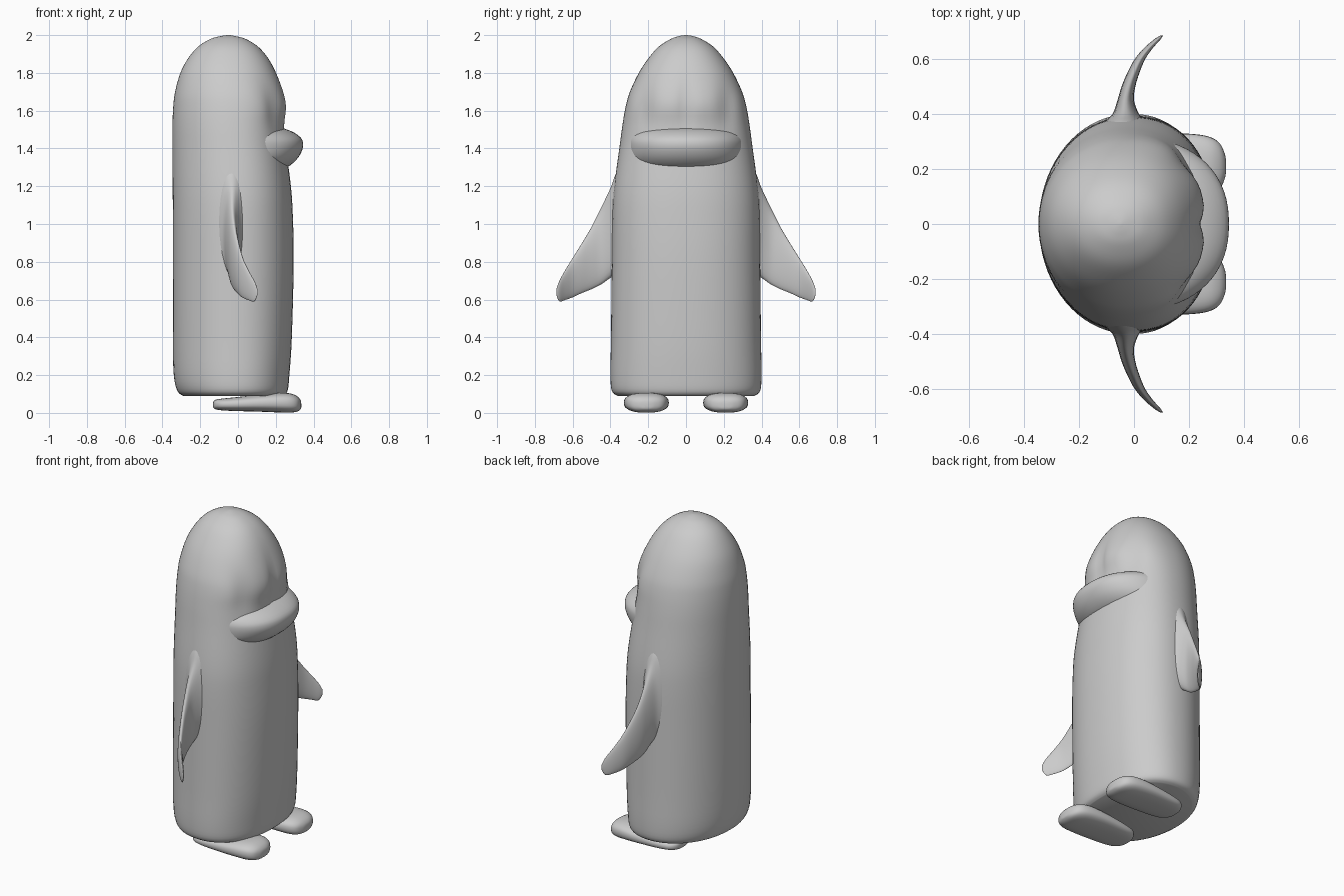
import bpy, bmesh
from math import sin, cos, pi, exp


def smooth_rows(rows, n):
    """Catmull-Rom interpolation of section parameters, n steps per span."""
    out = []
    for i in range(len(rows) - 1):
        p0, p1 = rows[max(i - 1, 0)], rows[i]
        p2, p3 = rows[i + 1], rows[min(i + 2, len(rows) - 1)]
        for k in range(n):
            t = k / n
            out.append([b + 0.5 * t * (c - a + t * (2*a - 5*b + 4*c - d + t * (3*(b - c) + d - a)))
                        for a, b, c, d in zip(p0, p1, p2, p3)])
    return out + [list(rows[-1])]


def loft(name, rings, angle=50):
    """Skin closed rings of points and cap both ends."""
    bm = bmesh.new()
    vs = [[bm.verts.new(p) for p in r] for r in rings]
    n = len(vs[0])
    for a, b in zip(vs, vs[1:]):
        for i in range(n):
            bm.faces.new((a[i], a[(i + 1) % n], b[(i + 1) % n], b[i]))
    bm.faces.new(vs[0][::-1])
    bm.faces.new(vs[-1])
    bmesh.ops.recalc_face_normals(bm, faces=bm.faces)
    me = bpy.data.meshes.new(name)
    bm.to_mesh(me)
    bm.free()
    ob = bpy.data.objects.new(name, me)
    bpy.context.collection.objects.link(ob)
    bpy.ops.object.select_all(action='DESELECT')
    ob.select_set(True)
    bpy.context.view_layer.objects.active = ob
    bpy.ops.object.shade_smooth_by_angle(angle=angle * pi / 180)
    return ob


def sup(v, e):
    """Signed power for superellipse sections."""
    return (1 if v >= 0 else -1) * abs(v) ** (2 / e)


# Body and head: z, back x, front x, half width
body = [(0.09, -0.29, 0.24, 0.36), (0.115, -0.32, 0.262, 0.392), (0.2, -0.34, 0.272, 0.40),
        (0.4, -0.345, 0.285, 0.397), (0.8, -0.345, 0.295, 0.393), (1.05, -0.345, 0.29, 0.39),
        (1.2, -0.346, 0.28, 0.38), (1.4, -0.347, 0.255, 0.353), (1.52, -0.347, 0.248, 0.337),
        (1.62, -0.343, 0.258, 0.32), (1.7, -0.333, 0.243, 0.297), (1.8, -0.305, 0.203, 0.25),
        (1.88, -0.262, 0.158, 0.197), (1.94, -0.21, 0.105, 0.143), (1.98, -0.145, 0.04, 0.08),
        (1.995, -0.09, -0.015, 0.036), (2.0, -0.055, -0.045, 0.005)]
SEG = 72
rings = []
for z, back, front, w in smooth_rows(body, 4):
    k = min(1, max(0, (z - 1.1) / 0.9))
    cx = -0.01 * (1 - k) + 0.5 * (back + front) * k
    ring = []
    for i in range(SEG):
        a = 2 * pi * i / SEG
        e = 2.25 if cos(a) > 0 else 2.05
        x = cx + sup(cos(a), e) * ((front - cx) if cos(a) > 0 else (cx - back))
        y = w * sup(sin(a), e)
        if cos(a) > 0:  # brow groove and cheek hollows around the eyes
            face = exp(-((z - 1.62) / 0.12) ** 2)
            x -= face * (0.018 * exp(-(y / 0.035) ** 2) + 0.02 * exp(-((abs(y) - 0.22) / 0.05) ** 2))
        ring.append((x, y, z))
    rings.append(ring)
loft("body", rings)

# Beak: wide crescent wrapped across the front of the face
profile = [(0.0, 1.515), (0.4, 1.515), (0.72, 1.495), (0.94, 1.46), (1.0, 1.425), (0.97, 1.385),
           (0.86, 1.34), (0.66, 1.30), (0.4, 1.285), (0.0, 1.285)]
fine = smooth_rows(profile, 3)
rings = []
for j in range(33):
    t = -1 + 2 * j / 32
    y = 0.31 * sin(t * pi / 2)
    s = max(0.02, (1 - abs(y / 0.312) ** 2.3)) ** 0.5
    x0 = 0.09 + 0.06 * (s - 1)
    rings.append([(x0 + 0.255 * s * d, y, 1.405 + (z - 1.405) * (0.35 + 0.65 * s)) for d, z in fine])
loft("beak", rings)

# Flippers: y, bottom z, top z, centre x, half thickness
wing = [(0.33, 0.73, 1.34, -0.035, 0.10), (0.37, 0.73, 1.27, -0.033, 0.075),
        (0.40, 0.715, 1.19, -0.03, 0.048), (0.45, 0.68, 1.085, -0.03, 0.03),
        (0.5, 0.655, 0.985, -0.02, 0.025), (0.55, 0.635, 0.90, -0.002, 0.022),
        (0.6, 0.612, 0.82, 0.022, 0.019), (0.64, 0.598, 0.755, 0.053, 0.016),
        (0.67, 0.59, 0.70, 0.084, 0.012), (0.685, 0.62, 0.66, 0.1, 0.005)]
# Feet: x, half width, bottom z, top z
foot = [(-0.132, 0.02, 0.03, 0.055), (-0.122, 0.06, 0.02, 0.068), (-0.09, 0.092, 0.014, 0.075),
        (-0.02, 0.108, 0.01, 0.082), (0.1, 0.118, 0.007, 0.095), (0.2, 0.118, 0.003, 0.105),
        (0.27, 0.108, 0.001, 0.104), (0.31, 0.085, 0.006, 0.09), (0.33, 0.045, 0.018, 0.07),
        (0.335, 0.012, 0.03, 0.05)]
ANG = [2 * pi * i / 32 for i in range(32)]
for side, s in (("left", 1), ("right", -1)):
    loft(side + "_flipper",
         [[(cx + h * cos(a), s * y, (lo + hi) / 2 + (hi - lo) / 2 * sin(a)) for a in ANG]
          for y, lo, hi, cx, h in smooth_rows(wing, 4)])
    loft(side + "_foot",
         [[(x, s * (0.21 + w * sup(cos(a), 2.6)), (lo + hi) / 2 + (hi - lo) / 2 * sup(sin(a), 2.6))
           for a in ANG] for x, w, lo, hi in smooth_rows(foot, 4)])
